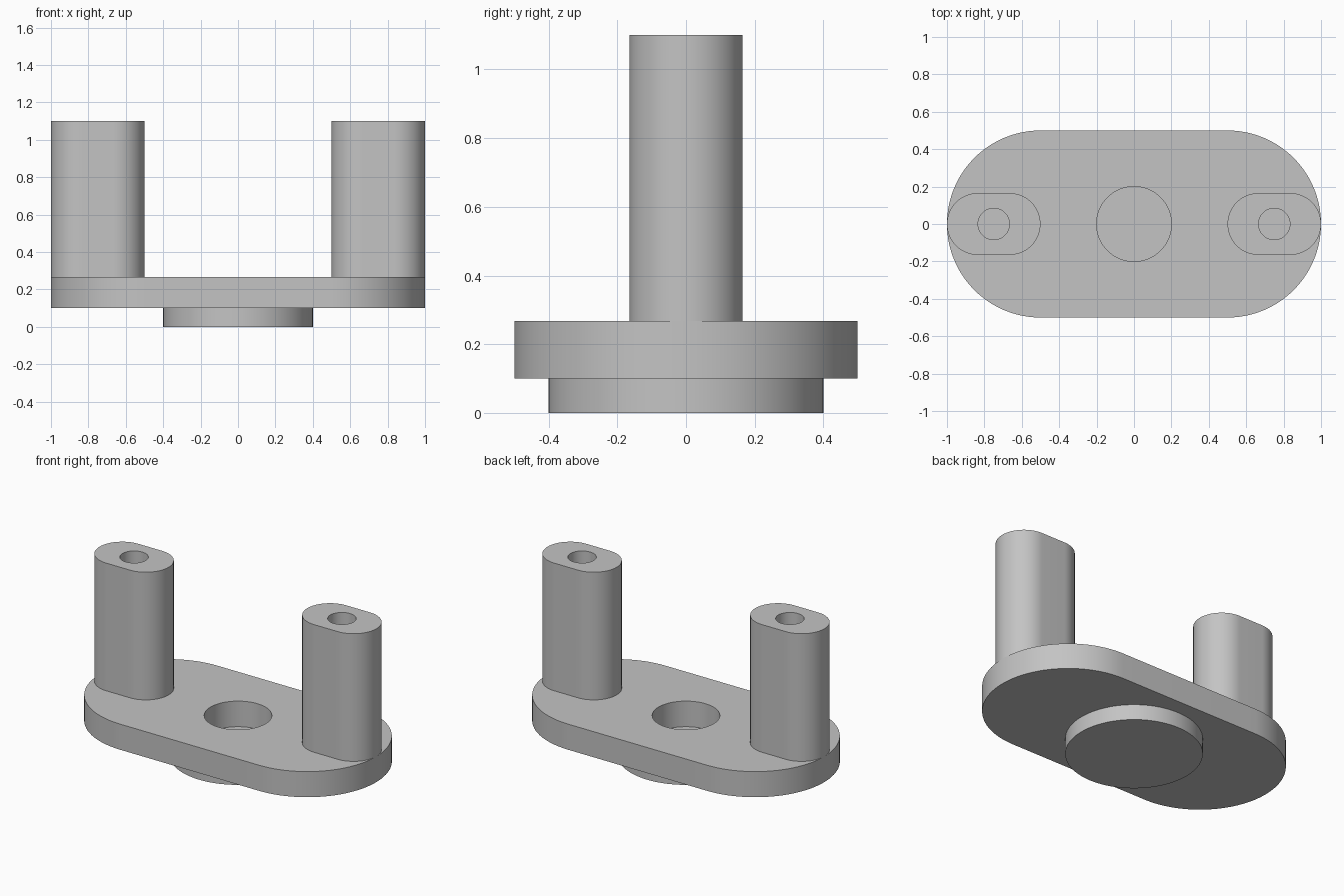
import bpy
import bmesh
from math import sin, cos, pi, radians

if "Cube" in bpy.data.objects:
    bpy.data.objects.remove(bpy.data.objects["Cube"], do_unlink=True)

SEGMENTS = 96
PLATE_BOTTOM, PLATE_TOP, POST_TOP = 0.1, 0.267, 1.1

grey = bpy.data.materials.new("plain grey")
grey.use_nodes = True
colour = (0.55, 0.55, 0.55, 1)
grey.diffuse_color = colour
grey.node_tree.nodes["Principled BSDF"].inputs["Base Color"].default_value = colour


def finish(obj):
    obj.data.materials.append(grey)
    bpy.ops.object.select_all(action="DESELECT")
    obj.select_set(True)
    bpy.context.view_layer.objects.active = obj
    bpy.ops.object.shade_smooth_by_angle(angle=radians(30))


def circle(radius):
    angles = [-pi / 2 + 2 * pi * (i + 0.5) / SEGMENTS for i in range(SEGMENTS)]
    return [(radius * cos(a), radius * sin(a)) for a in angles]


def slot(half_length, radius):
    """Outline with two straight sides and two half-round ends."""
    half = SEGMENTS // 2
    points = []
    for side in (1, -1):
        for i in range(half):
            a = -pi / 2 + pi * i / (half - 1)
            points.append((side * (half_length - radius + radius * cos(a)),
                           side * radius * sin(a)))
    return points


def bored_slot(name, x, half_length, radius, hole, bottom, top):
    """Slot-shaped block with a round vertical hole through its middle."""
    bm = bmesh.new()
    outer, inner = slot(half_length, radius), circle(hole)
    rings = [[bm.verts.new((px, py, z)) for px, py in outline]
             for outline, z in ((outer, bottom), (outer, top), (inner, top), (inner, bottom))]
    for r, ring in enumerate(rings):
        following = rings[(r + 1) % len(rings)]
        for i in range(SEGMENTS):
            j = (i + 1) % SEGMENTS
            bm.faces.new((ring[i], ring[j], following[j], following[i]))
    bmesh.ops.recalc_face_normals(bm, faces=bm.faces)
    mesh = bpy.data.meshes.new(name)
    bm.to_mesh(mesh)
    bm.free()
    obj = bpy.data.objects.new(name, mesh)
    obj.location.x = x
    bpy.context.collection.objects.link(obj)
    finish(obj)


# Base plate with its central bore
bored_slot("base_plate", 0, 1.0, 0.5, 0.2, PLATE_BOTTOM, PLATE_TOP)

# Upright posts with screw holes
for name, x in (("left_post", 0.75), ("right_post", -0.75)):
    bored_slot(name, x, 0.25, 0.165, 0.084, PLATE_TOP, POST_TOP)

# Round boss underneath, closing the central bore
bpy.ops.mesh.primitive_cylinder_add(vertices=SEGMENTS, radius=0.4, depth=PLATE_BOTTOM,
                                    location=(0, 0, PLATE_BOTTOM / 2))
boss = bpy.context.object
boss.name = "bottom_boss"
finish(boss)
